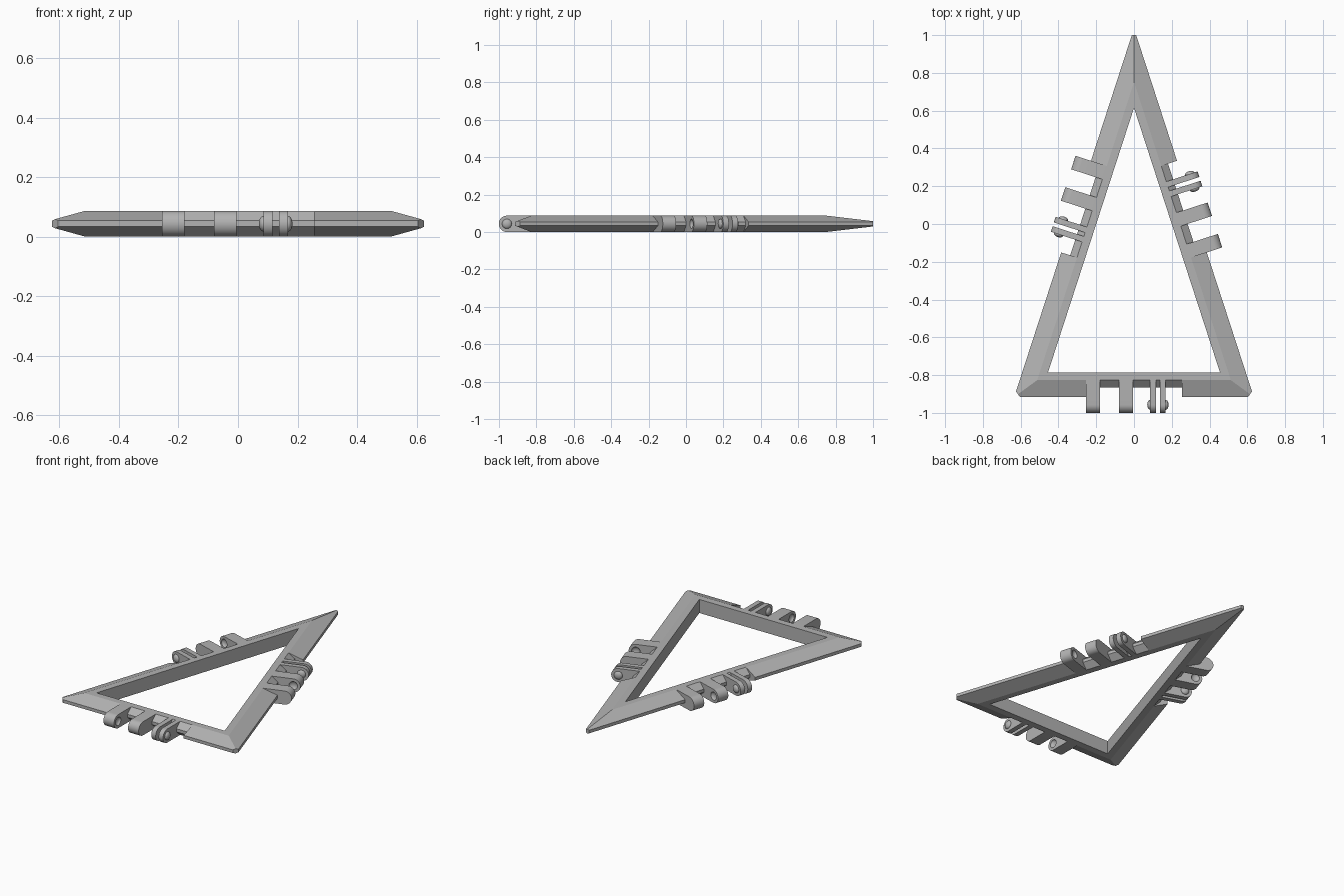
import bpy, bmesh, math
from mathutils import Matrix, Vector

cube = bpy.data.objects.get("Cube")
if cube:
    bpy.data.objects.remove(cube, do_unlink=True)

H = 0.087             # full thickness
MID = H / 2
RIM = 0.01            # half thickness of the thin outer rim
RIDGE = 0.088         # distance from the outer edge to the flat band
AXIS = -0.0425        # hinge axis, measured inward from the outer edge
HALF = math.radians(18)

grey = bpy.data.materials.new("plain grey")
grey.use_nodes = True
grey.diffuse_color = (0.45, 0.45, 0.45, 1)
grey.node_tree.nodes["Principled BSDF"].inputs["Base Color"].default_value = grey.diffuse_color


def make(name, bm, matrix=Matrix()):
    bmesh.ops.recalc_face_normals(bm, faces=bm.faces)
    mesh = bpy.data.meshes.new(name)
    bm.to_mesh(mesh)
    bm.free()
    mesh.materials.append(grey)
    ob = bpy.data.objects.new(name, mesh)
    ob.matrix_world = matrix
    bpy.context.collection.objects.link(ob)
    return ob


def select(ob):
    bpy.ops.object.select_all(action='DESELECT')
    ob.select_set(True)
    bpy.context.view_layer.objects.active = ob


def smooth(ob):
    select(ob)
    bpy.ops.object.shade_smooth_by_angle(angle=math.radians(30))


def cut(ob, cutter):
    cutter.hide_render = True
    mod = ob.modifiers.new("cut", 'BOOLEAN')
    mod.operation = 'DIFFERENCE'
    mod.solver = 'EXACT'
    mod.object = cutter
    bpy.context.view_layer.update()
    select(ob)
    bpy.ops.object.modifier_apply(modifier=mod.name)
    bpy.data.objects.remove(cutter, do_unlink=True)


def prism(name, profile, x0, x1, matrix):
    """Extrude a (y, z) profile along x."""
    bm = bmesh.new()
    face = bm.faces.new([bm.verts.new((x0, y, z)) for y, z in profile])
    new = bmesh.ops.extrude_face_region(bm, geom=[face])["geom"]
    bmesh.ops.translate(bm, vec=(x1 - x0, 0, 0),
                        verts=[v for v in new if isinstance(v, bmesh.types.BMVert)])
    return make(name, bm, matrix)


def dome(name, x, depth, radius, matrix):
    bm = bmesh.new()
    bmesh.ops.create_uvsphere(bm, u_segments=24, v_segments=12, radius=1)
    place = Matrix.Translation((x, AXIS, MID)) @ Matrix.Diagonal((depth, radius, radius, 1))
    bmesh.ops.transform(bm, matrix=place, verts=bm.verts)
    return make(name, bm, matrix)


def triangle(d):
    """Corners of the inner opening pushed outward by d."""
    x = 0.455 + d / math.tan(math.radians(36))
    y = -0.785 - d
    return [Vector((-x, y, 0)), Vector((x, y, 0)),
            Vector((0, 0.615 + d / math.sin(HALF), 0))]


# Triangular frame: flat inner band, bevelled outwards to a thin rim
bm = bmesh.new()
section = [(0, 0), (0, H), (0.042, H), (0.13, MID + RIM), (0.13, MID - RIM), (0.042, 0)]
rings = [[bm.verts.new(p + Vector((0, 0, z))) for p in triangle(d)] for d, z in section]
for a, b in zip(rings, rings[1:] + rings[:1]):
    for i in range(3):
        j = (i + 1) % 3
        bm.faces.new((a[i], a[j], b[j], b[i]))
bmesh.ops.recalc_face_normals(bm, faces=bm.faces)

# Blunt the three tips
tips = triangle(0.13)
for tip, angle, depth in zip(tips, (216, -36, 90), (0.024, 0.024, 0.036)):
    n = Vector((math.cos(math.radians(angle)), math.sin(math.radians(angle)), 0))
    res = bmesh.ops.bisect_plane(bm, geom=bm.verts[:] + bm.edges[:] + bm.faces[:],
                                 plane_co=tip - n * depth, plane_no=n, clear_outer=True)
    rim = [e for e in res["geom_cut"] if isinstance(e, bmesh.types.BMEdge)]
    bmesh.ops.contextual_create(bm, geom=rim)
frame = make("triangle_frame", bm)

# Hinge profiles
arm = [(RIDGE + 0.001, 0), (RIDGE + 0.001, H)]
arm += [(AXIS - MID * math.sin(t), MID + MID * math.cos(t))
        for t in [math.pi * i / 20 for i in range(21)]]
base = [(RIDGE + 0.002, 0), (RIDGE + 0.002, H), (RIDGE, H), (0.05, MID + RIM),
        (0.05, MID - RIM), (RIDGE, 0)]
box = [(RIDGE, -0.1), (RIDGE, 0.2), (-0.1, 0.2), (-0.1, -0.1)]

# One hinge set per side, running counterclockwise
mid_x = (tips[2].y - 0.092) * math.tan(HALF)
sides = (("front", (0, tips[0].y, 0), 0),
         ("left", (mid_x, 0.092, 0), 108),
         ("right", (-mid_x, 0.092, 0), 252))
for side, centre, turn in sides:
    m = Matrix.Translation(centre) @ Matrix.Rotation(math.radians(turn), 4, 'Z')
    cut(frame, prism("notch_cutter", box, -0.255, 0.255, m))
    prism(side + "_hinge_base", base, -0.255, 0.255, m)

    # Single knuckles with facing sockets
    for label, x0, x1, socket in (("outer", -0.255, -0.18, -0.18),
                                  ("inner", -0.08, -0.005, -0.08)):
        knuckle = prism(f"{side}_{label}_knuckle", arm, x0, x1, m)
        cut(knuckle, dome("socket_cutter", socket, 0.015, 0.026, m))
        smooth(knuckle)

    # Split clip with a dome on each outer face
    for label, x0, x1, face in (("first", 0.085, 0.116, 0.085),
                                ("second", 0.137, 0.168, 0.168)):
        smooth(prism(f"{side}_{label}_clip_finger", arm, x0, x1, m))
        smooth(dome(f"{side}_{label}_clip_dome", face, 0.015, 0.026, m))
